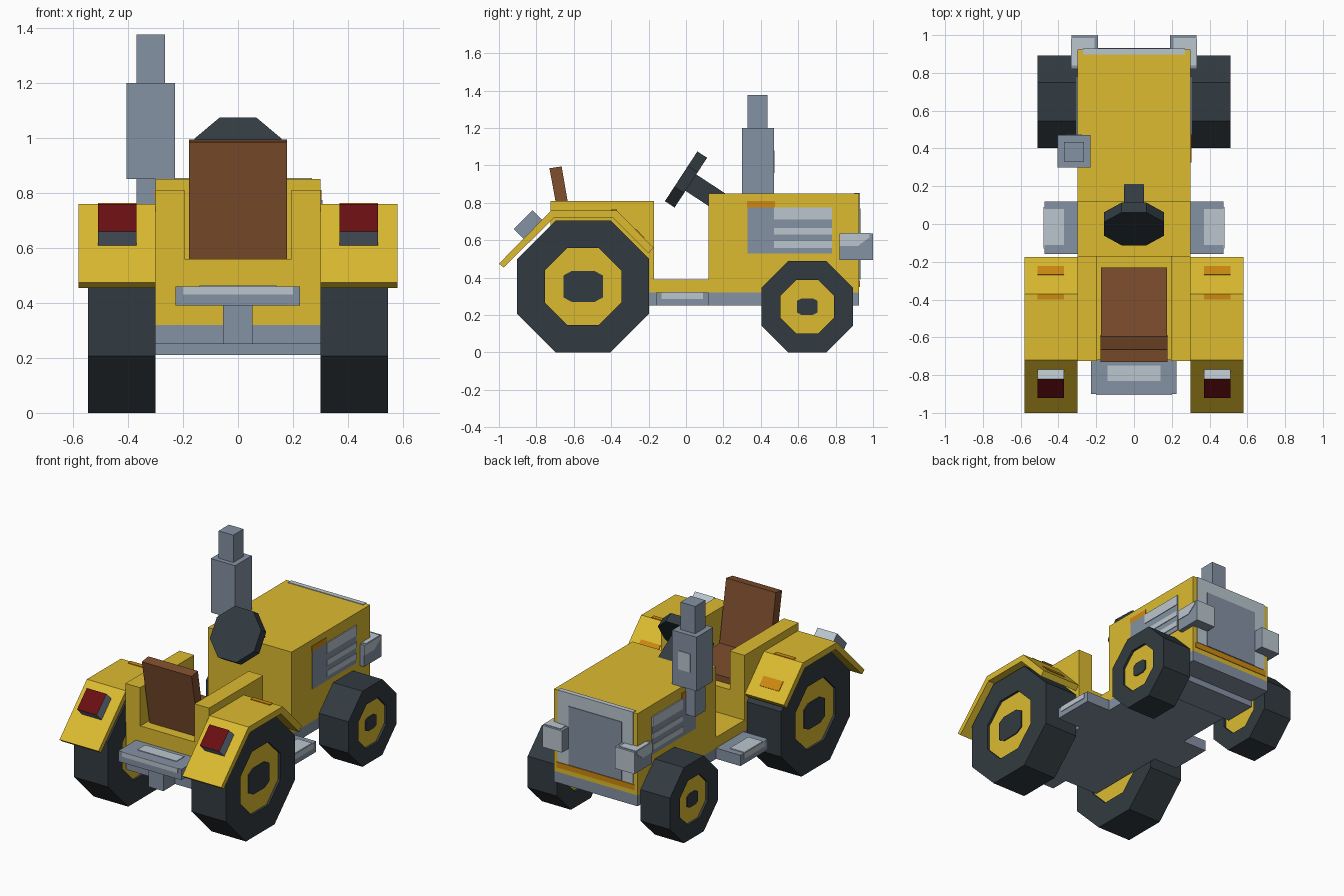
import bpy, bmesh, math
from mathutils import Vector, Matrix

if "Cube" in bpy.data.objects:
    bpy.data.objects.remove(bpy.data.objects["Cube"])


def mat(name, rgb):
    m = bpy.data.materials.new(name)
    lin = [(c / 255 / 12.92) if c < 11 else ((c / 255 + 0.055) / 1.055) ** 2.4 for c in rgb]
    m.diffuse_color = (*lin, 1)
    m.use_nodes = True
    m.node_tree.nodes["Principled BSDF"].inputs["Base Color"].default_value = m.diffuse_color
    return m


YELLOW = mat("yellow_paint", (220, 187, 48))
GREY = mat("steel_grey", (133, 146, 163))
LIGHT = mat("light_grey", (186, 198, 206))
DARK = mat("dark_rubber", (50, 59, 65))
BROWN = mat("brown_leather", (126, 78, 45))
RED = mat("red_lamp", (106, 15, 18))
ORANGE = mat("orange_mark", (206, 137, 16))


def finish(name, bm, *mats):
    bmesh.ops.recalc_face_normals(bm, faces=bm.faces)
    me = bpy.data.meshes.new(name)
    bm.to_mesh(me)
    bm.free()
    for m in mats:
        me.materials.append(m)
    ob = bpy.data.objects.new(name, me)
    bpy.context.collection.objects.link(ob)
    return ob


def prism(name, x0, x1, profile, *mats):
    """Extrude a closed (y, z) profile from x0 to x1."""
    bm = bmesh.new()
    f = bm.faces.new([bm.verts.new((x0, y, z)) for y, z in profile])
    r = bmesh.ops.extrude_face_region(bm, geom=[f])
    vs = [v for v in r["geom"] if isinstance(v, bmesh.types.BMVert)]
    bmesh.ops.translate(bm, verts=vs, vec=(x1 - x0, 0, 0))
    return finish(name, bm, *mats)


def box(name, x0, x1, y0, y1, z0, z1, m):
    return prism(name, x0, x1, [(y0, z0), (y1, z0), (y1, z1), (y0, z1)], m)


def sided(s, a, b):
    """Order a mirrored x range."""
    return sorted((s * a, s * b))


def octagon(cy, cz, a):
    """Flat-bottomed octagon with apothem a."""
    r = a / math.cos(math.pi / 8)
    return [(cy + r * math.cos(math.pi / 8 + i * math.pi / 4),
             cz + r * math.sin(math.pi / 8 + i * math.pi / 4)) for i in range(8)]


def wheel(name, s, x0, x1, cy, r, hub, cap):
    """Octagonal tyre with hub faces recessed on both ends and a dark cap."""
    bm = bmesh.new()
    ends = []
    for x in (x0, x1):
        ends.append([[bm.verts.new((s * xx, y, z)) for y, z in octagon(cy, r, a)]
                     for a, xx in ((r, x), (hub, x),
                                   (hub, x + (0.015 if x == x0 else -0.015)))])
    for i in range(8):
        j = (i + 1) % 8
        bm.faces.new((ends[0][0][i], ends[0][0][j], ends[1][0][j], ends[1][0][i]))
        for e in ends:
            for k in range(2):
                bm.faces.new((e[k][i], e[k][j], e[k + 1][j], e[k + 1][i]))
    for e in ends:
        bm.faces.new(e[2]).material_index = 1
    finish(name + "_wheel", bm, DARK, YELLOW)
    # wheel cap plate
    c = cap * 0.8
    pts = [(cap, c * .7), (c * .7, c), (-c * .7, c), (-cap, c * .7),
           (-cap, -c * .7), (-c * .7, -c), (c * .7, -c), (cap, -c * .7)]
    prism(name + "_wheel_cap", *sided(s, x1 - 0.016, x1 - 0.008),
          [(cy + y, r + z) for y, z in pts], DARK)


T = 0.004  # plate thickness

# body
box("chassis", -.3, .3, -.72, .925, .25, .32, GREY)
box("front_axle_block", -.3, .3, .55, .77, .21, .25, GREY)
box("hood", -.3, .3, .12, .925, .32, .85, YELLOW)
box("floor", -.3, .3, -.17, .12, .32, .39, YELLOW)
box("rear_body", -.3, .3, -.72, -.17, .32, .56, YELLOW)

# radiator grille on the nose
box("grille_frame", -.27, .27, .925, .925 + T, .39, .85, LIGHT)
box("grille_top_strip", -.27, .27, .898, .925 + T, .85, .85 + T, LIGHT)
box("grille_core", -.19, .19, .925, .925 + 2 * T, .39, .77, GREY)
box("nose_stripe", -.28, .28, .925, .925 + T, .35, .385, ORANGE)

for s, side in ((-1, "left"), (1, "right")):
    # wheels
    wheel(side + "_rear", s, .3, .545, -.55, .353, .205, .105)
    wheel(side + "_front", s, .3, .51, .648, .245, .143, .055)

    # cab side wall
    box(side + "_cab_wall", *sided(s, .195, .3), -.725, -.17, .56, .81, YELLOW)

    # fender as a bent strip
    prism(side + "_fender", *sided(s, .3, .58),
          [(-1.0, .475), (-.72, .76), (-.37, .76), (-.175, .56),
           (-.2, .53), (-.39, .72), (-.705, .72), (-.975, .455)], YELLOW)

    # tail lamp, with red on its outward face
    lamp = prism(side + "_tail_lamp", *sided(s, .37, .51),
                 [(-.92, .66), (-.82, .76), (-.765, .705), (-.865, .605)], GREY, RED, LIGHT)
    for p in lamp.data.polygons:
        if p.normal.z > .5:
            p.material_index = 1 if p.normal.y < 0 else 2

    # orange marks on the fender
    xr = sided(s, .37, .51)
    prism(side + "_rear_mark", *xr,
          [(-.887, .59), (-.867, .61), (-.864, .607), (-.884, .587)], ORANGE)
    box(side + "_top_mark", *xr, -.4, -.37, .76, .76 + T, ORANGE)
    prism(side + "_front_mark", *xr,
          [(-.27, .6574), (-.225, .6113), (-.222, .6143), (-.267, .6604)], ORANGE)

    # side step with worn patches
    box(side + "_step", *sided(s, .3, .475), -.16, .12, .25, .32, GREY)
    box(side + "_step_top_patch", *sided(s, .37, .475), -.11, .08, .32, .32 + T, LIGHT)
    box(side + "_step_edge_patch", *sided(s, .475, .475 + T), -.13, .09, .285, .32, LIGHT)

    # headlamp
    box(side + "_headlamp", *sided(s, .19, .33), .82, 1.0 - T, .495, .635, GREY)
    box(side + "_headlamp_glass", *sided(s, .19, .33), 1.0 - T, 1.0, .495, .635, LIGHT)
    box(side + "_headlamp_top_patch", *sided(s, .21, .33), .84, .985, .635, .635 + T, LIGHT)
    prism(side + "_headlamp_side_patch", *sided(s, .33, .33 + T),
          [(.82, .57), (.92, .57), (.98, .615), (.98, .635), (.82, .635)], LIGHT)

    # hood side vents
    prism(side + "_vent_panel", *sided(s, .3, .3 + T),
          [(.33, .53), (.78, .53), (.78, .775), (.33, .775)], GREY)
    for i, (z0, z1) in enumerate(((.71, .775), (.632, .665), (.56, .595))):
        box(f"{side}_vent_slat_{i + 1}", *sided(s, .3, .3 + 2 * T), .47, .78, z0, z1, LIGHT)
    box(side + "_vent_mark", *sided(s, .3, .3 + T), .325, .475, .775, .81, ORANGE)

# seat
box("seat_cushion", -.175, .175, -.65, -.23, .56, .6, BROWN)
prism("seat_back", -.178, .178,
      [(-.652, .56), (-.59, .56), (-.665, .995), (-.73, .985)], BROWN)

# steering wheel and column, tilted back
tilt = Matrix.Translation((0, 0, .925)) @ Vector((0, -.837, .547)).to_track_quat("Z", "Y").to_matrix().to_4x4()
bm = bmesh.new()
bmesh.ops.create_cone(bm, cap_ends=True, segments=8, radius1=.172, radius2=.172, depth=.062,
                      matrix=tilt @ Matrix.Rotation(math.pi / 8, 4, "Z"))
finish("steering_wheel", bm, DARK)
bm = bmesh.new()
bmesh.ops.create_cube(bm, size=1, matrix=tilt @ Matrix.Translation((0, 0, -.13))
                      @ Matrix.Diagonal((.105, .105, .24, 1)))
finish("steering_column", bm, DARK)

# exhaust stack
box("exhaust_lower_pipe", -.37, -.265, .33, .435, .66, .85, GREY)
box("exhaust_muffler", -.405, -.23, .3, .47, .85, 1.2, GREY)
box("exhaust_upper_pipe", -.37, -.265, .33, .435, 1.2, 1.377, GREY)
box("muffler_patch", -.36, -.275, .47, .47 + T, .96, 1.08, LIGHT)

# rear hitch step
box("hitch_step", -.228, .225, -.9, -.72, .39, .46, GREY)
box("hitch_post", -.055, .053, -.84, -.72, .25, .39, GREY)
box("hitch_top_patch", -.14, .14, -.83, -.75, .46, .46 + T, LIGHT)
box("hitch_edge_patch", -.2, .2, -.9 - T, -.9, .43, .46, LIGHT)
